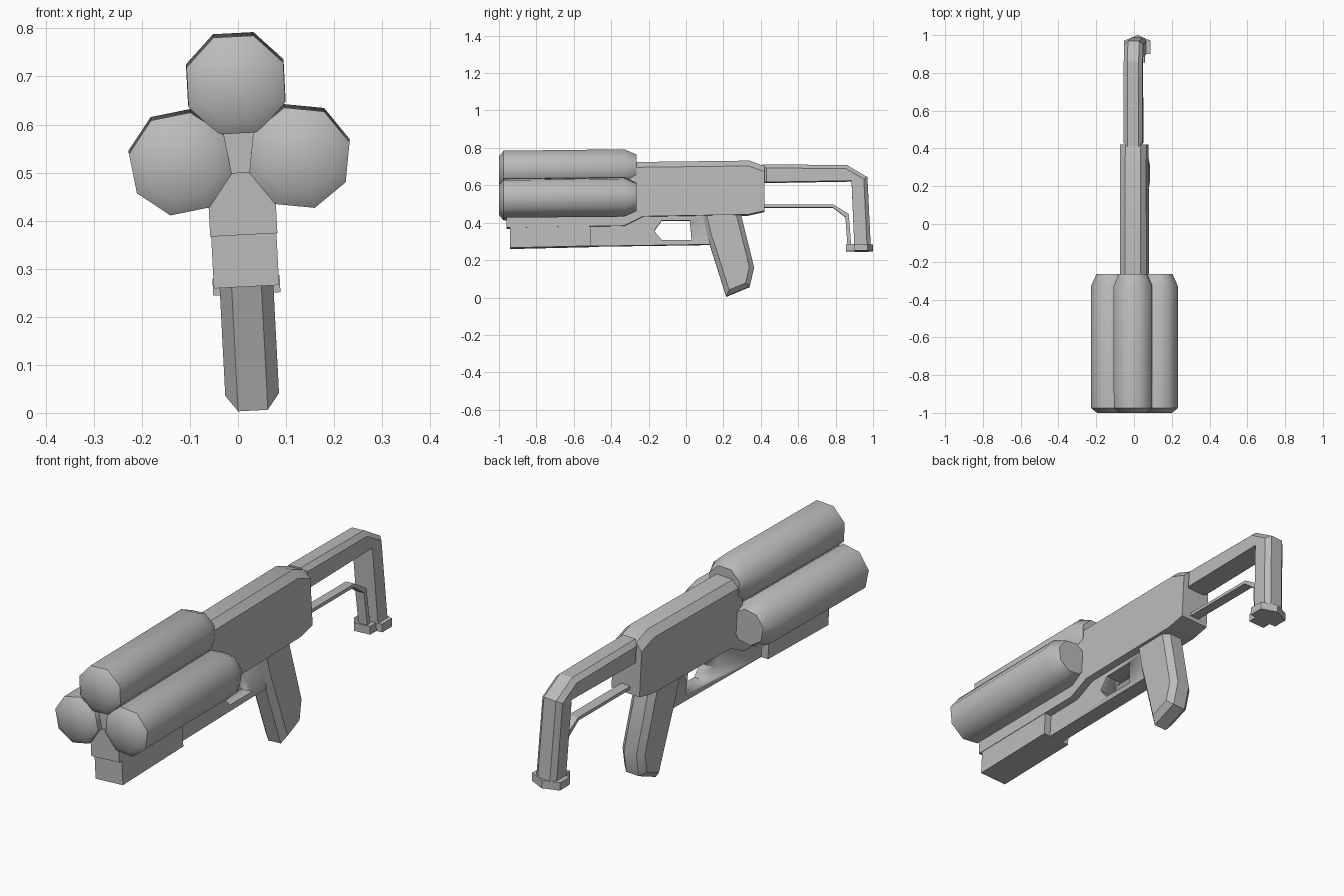
import bpy, bmesh, math
from mathutils import Matrix, Vector

cube = bpy.data.objects.get("Cube")
if cube:
    bpy.data.objects.remove(cube, do_unlink=True)

grey = bpy.data.materials.new("plain grey")
grey.use_nodes = True
colour = (0.5, 0.5, 0.5, 1)
grey.diffuse_color = colour
grey.node_tree.nodes["Principled BSDF"].inputs["Base Color"].default_value = colour

# The whole model leans slightly to one side
PIVOT = Vector((0, 0, 0.6))
LEAN = (Matrix.Translation(PIVOT) @ Matrix.Rotation(math.radians(-3), 4, 'Y')
        @ Matrix.Translation(-PIVOT))


def finish(name, bm, smooth=30):
    bmesh.ops.recalc_face_normals(bm, faces=bm.faces)
    bmesh.ops.transform(bm, matrix=LEAN, verts=bm.verts)
    mesh = bpy.data.meshes.new(name)
    bm.to_mesh(mesh)
    bm.free()
    mesh.materials.append(grey)
    obj = bpy.data.objects.new(name, mesh)
    bpy.context.collection.objects.link(obj)
    bpy.ops.object.select_all(action='DESELECT')
    obj.select_set(True)
    bpy.context.view_layer.objects.active = obj
    bpy.ops.object.shade_smooth_by_angle(angle=math.radians(smooth))
    return obj


def prism(name, profile, half, chamfer=0, where=lambda p: True):
    """Side profile (y, z) extruded across x, with chamfered rim edges."""
    bm = bmesh.new()
    face = bm.faces.new([bm.verts.new((-half, y, z)) for y, z in profile])
    ext = bmesh.ops.extrude_face_region(bm, geom=[face])["geom"]
    bmesh.ops.translate(bm, vec=(2 * half, 0, 0),
                        verts=[v for v in ext if isinstance(v, bmesh.types.BMVert)])
    if chamfer:
        rim = [e for e in bm.edges
               if abs(e.verts[0].co.x - e.verts[1].co.x) < 1e-4
               and where((e.verts[0].co + e.verts[1].co) / 2)]
        bmesh.ops.bevel(bm, geom=rim, offset=chamfer, segments=1, affect='EDGES')
    return finish(name, bm)


def barrel(name, x, z, turn):
    """Eight-sided drum with chamfered ends."""
    bm = bmesh.new()
    rings = []
    for y, r in ((-1, 0.077), (-0.975, 0.109), (-0.33, 0.11), (-0.265, 0.08)):
        angles = [math.radians(turn + 45 * i) for i in range(8)]
        lift = (y + 1) * 0.01
        rings.append([bm.verts.new((x + r * math.cos(a), y, z + lift + r * math.sin(a)))
                      for a in angles])
    for a, b in zip(rings, rings[1:]):
        for i in range(8):
            j = (i + 1) % 8
            bm.faces.new((a[i], a[j], b[j], b[i]))
    bm.faces.new(rings[0])
    bm.faces.new(rings[-1])
    finish(name, bm, 46)


# Three barrels around a core
barrel("top_barrel", 0, 0.682, 22.5)
barrel("left_barrel", 0.124, 0.524, 14)
barrel("right_barrel", -0.124, 0.524, -14)
prism("barrel_core", [(-0.95, 0.48), (-0.3, 0.48), (-0.3, 0.64), (-0.95, 0.64)], 0.036)

# Receiver with chamfered top edges, running forward under the barrels
prism("receiver",
      [(-0.96, 0.5), (-0.96, 0.37), (-0.33, 0.38), (-0.23, 0.43), (0.33, 0.44),
       (0.42, 0.46), (0.42, 0.70), (0.34, 0.73), (-0.3, 0.722), (-0.3, 0.5)],
      0.07, 0.03, lambda p: p.z > 0.705)
prism("under_barrel_block",
      [(-0.94, 0.39), (-0.94, 0.262), (-0.51, 0.272), (-0.51, 0.39)], 0.068)

# Trigger frame with a cut opening
frame = prism("trigger_frame",
              [(-0.52, 0.40), (-0.52, 0.272), (0.16, 0.282), (0.2, 0.46), (-0.22, 0.46)],
              0.035)
cutter = prism("opening_cutter",
               [(-0.17, 0.355), (-0.13, 0.41), (0.02, 0.41), (0.03, 0.305), (-0.13, 0.305)],
               0.2)
cutter.hide_render = True
cut = frame.modifiers.new("opening", 'BOOLEAN')
cut.operation = 'DIFFERENCE'
cut.solver = 'EXACT'
cut.object = cutter
bpy.context.view_layer.objects.active = frame
bpy.ops.object.modifier_apply(modifier=cut.name)
bpy.data.objects.remove(cutter, do_unlink=True)

# Grip
prism("grip",
      [(0.11, 0.33), (0.13, 0.272), (0.215, 0.004), (0.34, 0.056), (0.364, 0.16),
       (0.29, 0.46), (0.08, 0.46)],
      0.056, 0.025, lambda p: p.z < 0.44)

# Shoulder stock, its thin brace and their feet
prism("stock",
      [(0.41, 0.71), (0.86, 0.707), (0.97, 0.642), (0.988, 0.27), (0.9, 0.27),
       (0.885, 0.622), (0.41, 0.614)],
      0.05, 0.02, lambda p: p.z > 0.63 or p.y > 0.96)
prism("stock_brace",
      [(0.41, 0.495), (0.79, 0.495), (0.87, 0.445), (0.884, 0.27), (0.864, 0.27),
       (0.852, 0.43), (0.785, 0.48), (0.41, 0.48)], 0.022)


def foot(name, outline):
    bm = bmesh.new()
    face = bm.faces.new([bm.verts.new((x, y, 0.247)) for x, y in outline])
    ext = bmesh.ops.extrude_face_region(bm, geom=[face])["geom"]
    bmesh.ops.translate(bm, vec=(0, 0, 0.036),
                        verts=[v for v in ext if isinstance(v, bmesh.types.BMVert)])
    finish(name, bm)


foot("stock_foot", [(-0.07, 0.9), (0.07, 0.9), (0.07, 0.97), (0, 1), (-0.07, 0.97)])
foot("brace_foot", [(-0.04, 0.856), (0.04, 0.856), (0.04, 0.9), (-0.04, 0.9)])
